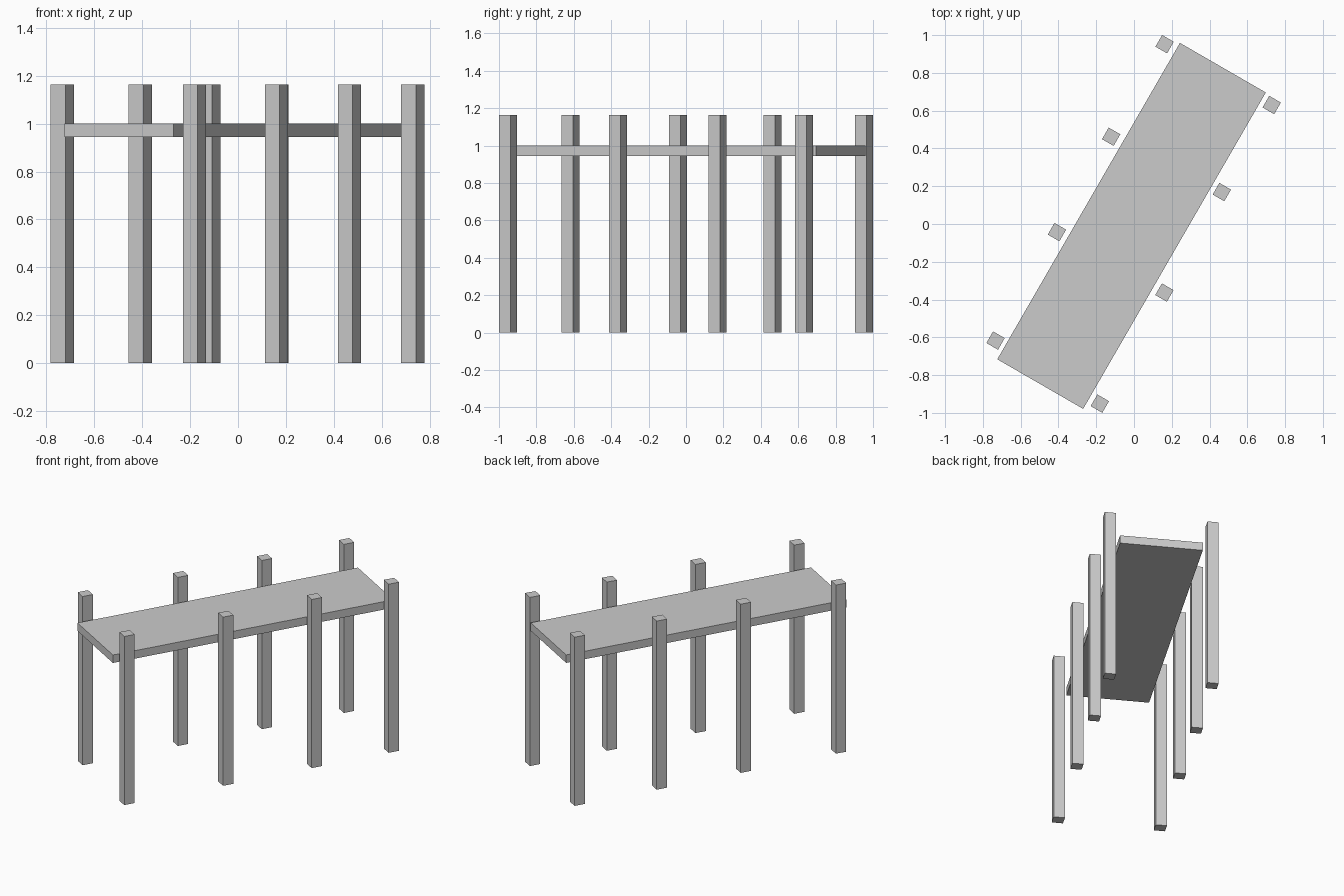
import bpy
import math

if "Cube" in bpy.data.objects:
    bpy.data.objects.remove(bpy.data.objects["Cube"])

ANGLE = math.radians(60)   # direction of the pier's long axis


def box(name, x, y, z0, z1, length, width):
    bpy.ops.mesh.primitive_cube_add(size=1, location=(x, y, (z0 + z1) / 2),
                                    rotation=(0, 0, ANGLE))
    ob = bpy.context.object
    ob.name = name
    ob.scale = (length, width, z1 - z0)
    bpy.ops.object.transform_apply(location=False, rotation=False, scale=True)
    return ob


# Flat deck
box("deck", -0.013, -0.01, 0.945, 1.0, 1.934, 0.525)

# Slightly irregular rows of square posts standing beside the deck
rows = {
    "left_post": [(0.162, 0.952), (-0.121, 0.462), (-0.408, -0.043), (-0.733, -0.617)],
    "right_post": [(0.729, 0.630), (0.465, 0.169), (0.161, -0.363), (-0.181, -0.951)],
}
for name, spots in rows.items():
    for i, (x, y) in enumerate(spots, 1):
        box(f"{name}_{i}", x, y, 0, 1.163, 0.071, 0.071)
